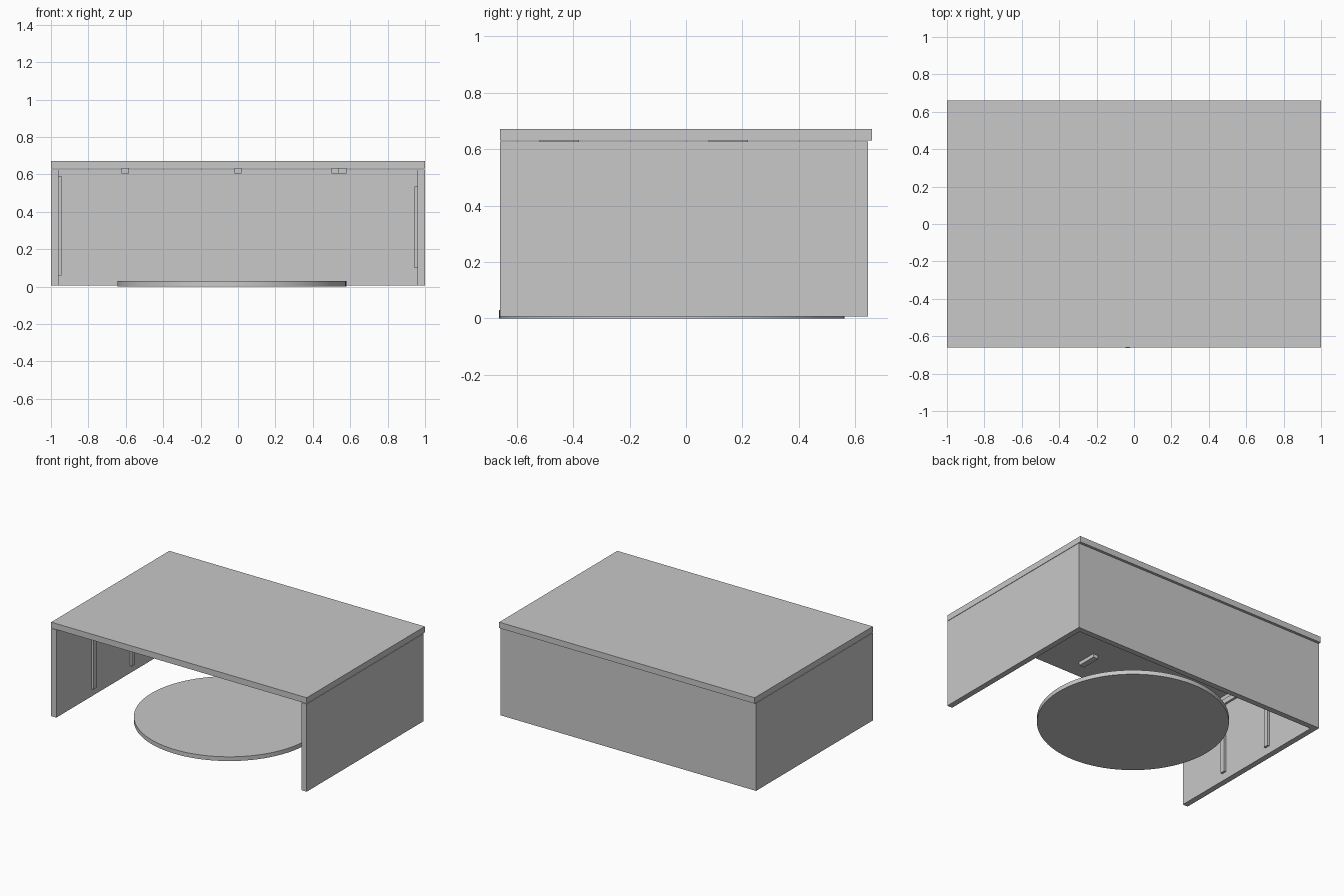
import bpy
import math

old = bpy.data.objects.get("Cube")
if old:
    bpy.data.objects.remove(old, do_unlink=True)

grey = bpy.data.materials.new("light grey")
grey.use_nodes = True
grey.diffuse_color = (0.58, 0.58, 0.58, 1)
grey.node_tree.nodes["Principled BSDF"].inputs["Base Color"].default_value = (0.58, 0.58, 0.58, 1)


def box(name, xs, ys, zs):
    """Box between the given limits on each axis."""
    spans = (xs, ys, zs)
    bpy.ops.mesh.primitive_cube_add(size=1, location=[sum(s) / 2 for s in spans])
    ob = bpy.context.object
    ob.name = name
    ob.scale = [s[1] - s[0] for s in spans]
    bpy.ops.object.transform_apply(location=False, rotation=False, scale=True)
    ob.data.materials.append(grey)
    return ob


# Shell: top, two sides and back, open at the front and below
BOTTOM, JOINT, INNER = 0.007, 0.627, 0.96
box("top_panel", (-1, 1), (-0.66, 0.66), (0.63, 0.672))
box("left_side_panel", (INNER, 1), (-0.66, 0.645), (BOTTOM, JOINT))
box("right_side_panel", (-1, -INNER), (-0.66, 0.645), (BOTTOM, JOINT))
box("back_panel", (-INNER, INNER), (0.605, 0.645), (BOTTOM, JOINT))

# Round plate lying under the shell
bpy.ops.mesh.primitive_cylinder_add(vertices=96, radius=0.612, depth=0.03,
                                    location=(-0.033, -0.05, 0.015))
plate = bpy.context.object
plate.name = "round_plate"
plate.data.materials.append(grey)
bpy.ops.object.shade_smooth_by_angle(angle=math.radians(30))

# Upright strips on the inner faces of the sides
for row, y in (("front", -0.25), ("rear", 0.18)):
    box(f"right_{row}_strip", (-INNER, -0.945), (y - 0.018, y + 0.018), (0.06, 0.59))
    box(f"left_{row}_strip", (0.945, INNER), (y - 0.018, y + 0.018), (0.1, 0.535))
box("right_cross_strip", (-INNER, -0.945), (-0.25, -0.1), (0.555, 0.59))

# Small blocks under the top
for row, y, left_x in (("front", -0.45, 0.52), ("rear", 0.15, 0.56)):
    for place, x in (("right", -0.602), ("middle", 0), ("left", left_x)):
        box(f"{place}_{row}_block", (x - 0.02, x + 0.02), (y - 0.07, y + 0.07), (0.605, 0.63))
